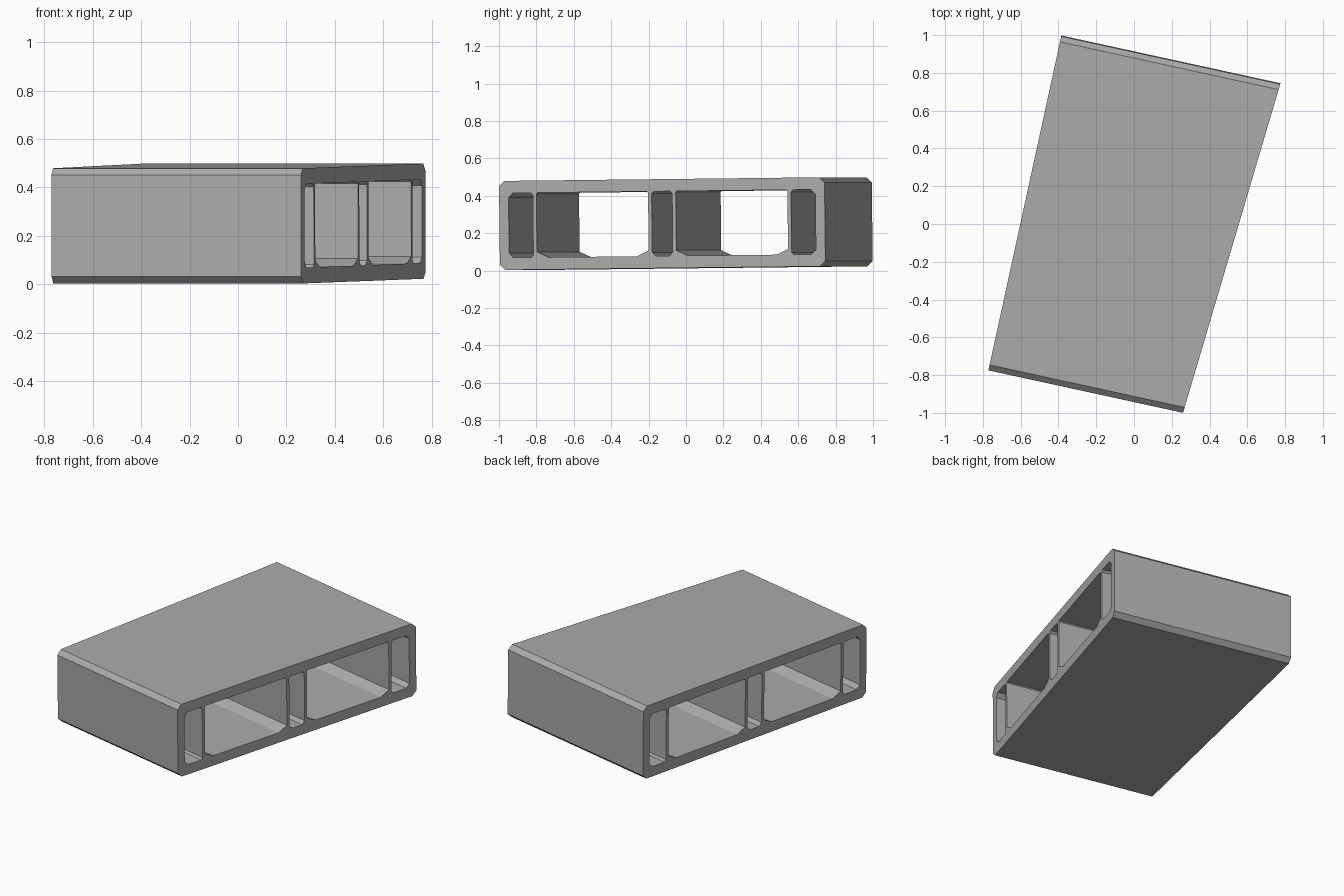
import bpy, bmesh
from math import radians
from mathutils import Matrix

if "Cube" in bpy.data.objects:
    bpy.data.objects.remove(bpy.data.objects["Cube"], do_unlink=True)

LENGTH, HEIGHT, WALL = 1.81, 0.476, 0.065
WIDTH_FRONT, WIDTH_BACK = 1.055, 1.187

grey = bpy.data.materials.new("plain grey")
grey.use_nodes = True
colour = (0.41, 0.41, 0.41, 1)
grey.diffuse_color = colour
grey.node_tree.nodes["Principled BSDF"].inputs["Base Color"].default_value = colour


def cut_rect(y0, y1, z0, z1, cuts):
    """Rectangle with corners cut by (dy, dz): low-near, low-far, high-far, high-near."""
    a, b, c, d = cuts
    return [(y0, z0 + a[1]), (y0 + a[0], z0), (y1 - b[0], z0), (y1, z0 + b[1]),
            (y1, z1 - c[1]), (y1 - c[0], z1), (y0 + d[0], z1), (y0, z1 - d[1])]


def hole(y0, y1, cuts):
    return cut_rect(y0, y1, WALL, HEIGHT - WALL, cuts)


# Cross-section: chamfered outline with three narrow and two wide channels
big, small, edge, ramp = (.025, .025), (.012, .012), (.006, .006), (.065, .03)
mid = LENGTH / 2
loops = [
    cut_rect(0, LENGTH, 0, HEIGHT, [(.03, .028)] * 4),
    hole(.052, .187, [big, small, small, big]),
    hole(LENGTH - .187, LENGTH - .052, [small, big, big, small]),
    hole(mid - .057, mid + .057, [(.02, .02)] * 2 + [small] * 2),
    hole(.207, mid - .077, [ramp, ramp, edge, edge]),
    hole(mid + .077, LENGTH - .207, [ramp, ramp, edge, edge]),
]

bm = bmesh.new()
for loop in loops:
    verts = [bm.verts.new((0, y, z)) for y, z in loop]
    for i, v in enumerate(verts):
        bm.edges.new((v, verts[i - 1]))
bmesh.ops.triangle_fill(bm, edges=bm.edges[:], use_beauty=True, normal=(-1, 0, 0))

# Extrude sideways; the far end is mitred, wider at the back
out = bmesh.ops.extrude_face_region(bm, geom=bm.faces[:], use_keep_orig=True)
for v in out["geom"]:
    if isinstance(v, bmesh.types.BMVert):
        v.co.x = WIDTH_FRONT + (WIDTH_BACK - WIDTH_FRONT) * v.co.y / LENGTH
bmesh.ops.recalc_face_normals(bm, faces=bm.faces[:])

# Slight rise to the back, then turn into place
bm.transform(Matrix.Translation((-.77, -.77, .003))
             @ Matrix.Rotation(radians(-12.3), 4, "Z")
             @ Matrix.Rotation(radians(.63), 4, "X"))
mesh = bpy.data.meshes.new("hollow_block")
bm.to_mesh(mesh)
bm.free()
mesh.materials.append(grey)
block = bpy.data.objects.new("hollow_block", mesh)
bpy.context.collection.objects.link(block)
